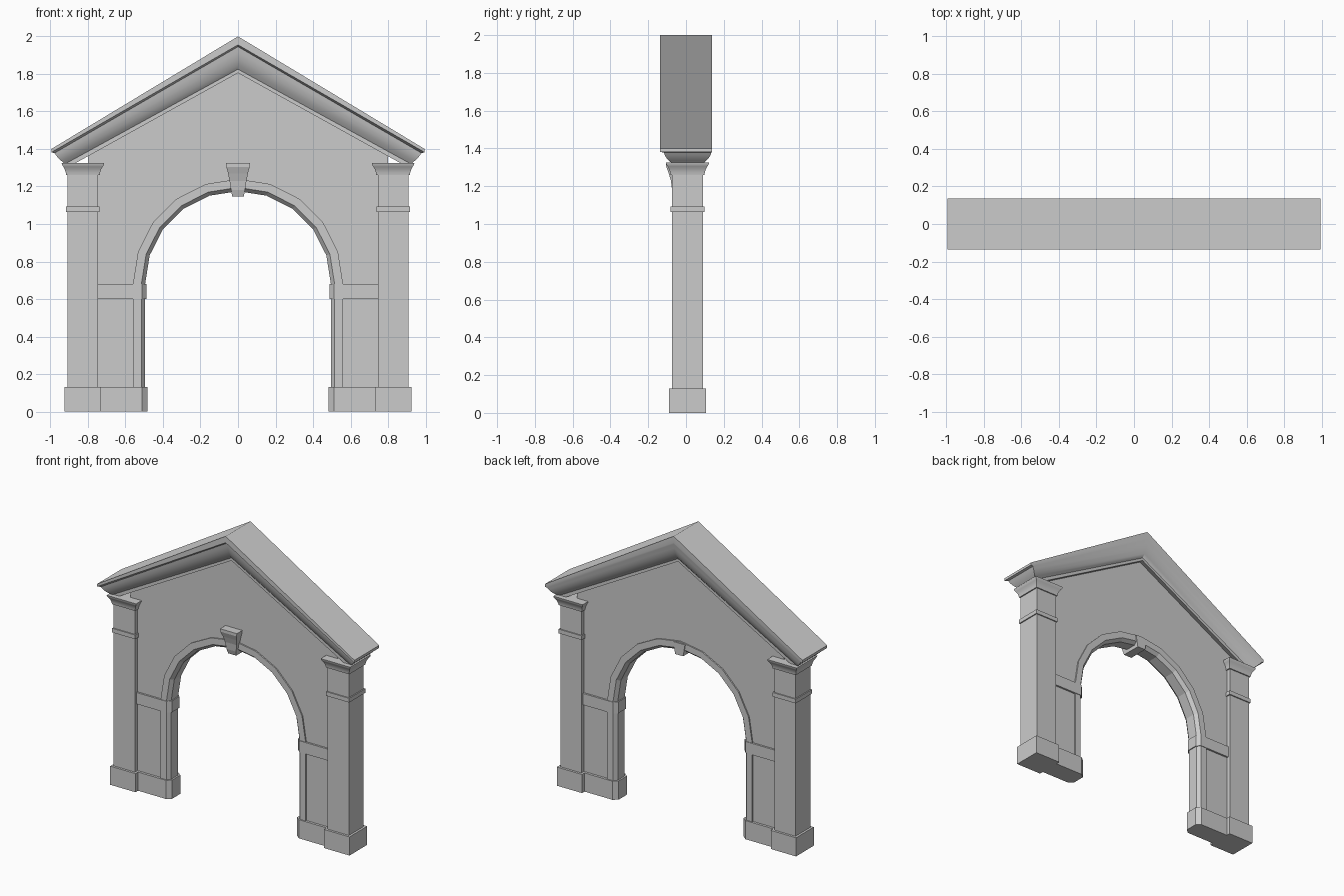
import bpy, bmesh, math

if "Cube" in bpy.data.objects:
    bpy.data.objects.remove(bpy.data.objects["Cube"])


def loft(name, rings, smooth=False):
    """Skin a list of equal-length point rings and cap both ends."""
    bm = bmesh.new()
    vs = [[bm.verts.new(p) for p in ring] for ring in rings]
    n = len(rings[0])
    for a, b in zip(vs, vs[1:]):
        for i in range(n):
            j = (i + 1) % n
            bm.faces.new((a[i], a[j], b[j], b[i]))
    bm.faces.new(vs[0][::-1])
    bm.faces.new(vs[-1])
    bmesh.ops.recalc_face_normals(bm, faces=bm.faces)
    me = bpy.data.meshes.new(name)
    bm.to_mesh(me)
    bm.free()
    ob = bpy.data.objects.new(name, me)
    bpy.context.collection.objects.link(ob)
    if smooth:
        bpy.ops.object.select_all(action='DESELECT')
        ob.select_set(True)
        bpy.context.view_layer.objects.active = ob
        bpy.ops.object.shade_smooth_by_angle(angle=math.radians(30))
    return ob


def rect(x0, x1, y0, y1, z, g=0.0):
    """Horizontal rectangle grown by g on all sides."""
    return [(x0 - g, y0 - g, z), (x1 + g, y0 - g, z),
            (x1 + g, y1 + g, z), (x0 - g, y1 + g, z)]


def mirrored(name, rings, smooth=False):
    """Make a right part and its left twin."""
    loft("right_" + name, rings, smooth)
    loft("left_" + name, [[(-x, y, z) for x, y, z in r] for r in rings], smooth)


SPRING = 0.68
ANGLES = [math.radians(18 * i) for i in range(11)]

# Gable wall with arched opening
outline = [(-0.8, 0), (-0.8, 1.37), (0, 1.86), (0.8, 1.37), (0.8, 0), (0.53, 0)]
outline += [(0.53 * math.cos(a), SPRING + 0.53 * math.sin(a)) for a in ANGLES]
outline += [(-0.53, 0)]
loft("wall", [[(x, y, z) for x, z in outline] for y in (-0.045, 0.061)])

# Chamfered arch moulding running down the jambs
section = [(0.56, -0.054), (0.515, -0.054), (0.495, -0.03),
           (0.495, 0.046), (0.515, 0.07), (0.56, 0.07)]
path = [(0, 0)] + [(a, SPRING) for a in ANGLES] + [(math.pi, 0)]
loft("arch_moulding", [[(r * math.cos(a), y, z + r * math.sin(a)) for r, y in section]
                       for a, z in path])

# Pier bases and impost bands
for name, z0, z1, g, xi in (("pier_base", 0, 0.13, 0.008, 0.483),
                            ("impost_band", 0.60, 0.68, 0.004, 0.488)):
    yf, yb = -0.054 - g, 0.07 + g
    plan = [(0.8, yf), (0.513, yf), (xi, yf + 0.025),
            (xi, yb - 0.025), (0.513, yb), (0.8, yb)]
    mirrored(name, [[(x, y, z) for x, y in plan] for z in (z0, z1)])

# Pillars: shaft, plinth, neck ring, flared capital
P = (0.745, 0.908, -0.074, 0.090)
mirrored("pillar_shaft", [rect(*P, 0), rect(*P, 1.30)])
mirrored("pillar_plinth", [rect(*P, z, g) for z, g in ((0, 0.016), (0.13, 0.016))])
mirrored("neck_ring", [rect(*P, z, 0.008) for z in (1.063, 1.092)])
mirrored("capital", [rect(*P, z, g) for z, g in
                     ((1.26, 0.008), (1.275, 0.010), (1.29, 0.015),
                      (1.305, 0.023), (1.315, 0.030), (1.325, 0.032))], True)

# Roof with coved cornice: front y, back y, half width, apex z, eave z
levels = [(-0.137, 0.137, 0.995, 2.000, 1.400),
          (-0.137, 0.137, 0.995, 1.955, 1.382),
          (-0.117, 0.134, 0.978, 1.945, 1.378),
          (-0.113, 0.130, 0.970, 1.915, 1.366),
          (-0.104, 0.121, 0.957, 1.880, 1.350),
          (-0.090, 0.107, 0.940, 1.848, 1.335),
          (-0.072, 0.088, 0.922, 1.825, 1.320),
          (-0.072, 0.088, 0.910, 1.805, 1.300)]
loft("gable_roof", [[(-w, f, e), (0, f, a), (w, f, e), (w, b, e), (0, b, a), (-w, b, e)]
                    for f, b, w, a, e in levels], True)

# Keystone: tapering scroll in front, plain block through to the back
key = [(0.065, -0.105, 1.325), (0.062, -0.105, 1.305), (0.053, -0.092, 1.27),
       (0.045, -0.080, 1.23), (0.037, -0.074, 1.18), (0.031, -0.064, 1.147)]
loft("keystone_front", [[(-w, y, z), (w, y, z), (w, 0, z), (-w, 0, z)] for w, y, z in key])
loft("keystone_back", [rect(-w, w, -0.05, 0.076, z) for w, z in ((0.031, 1.147), (0.045, 1.23))])
